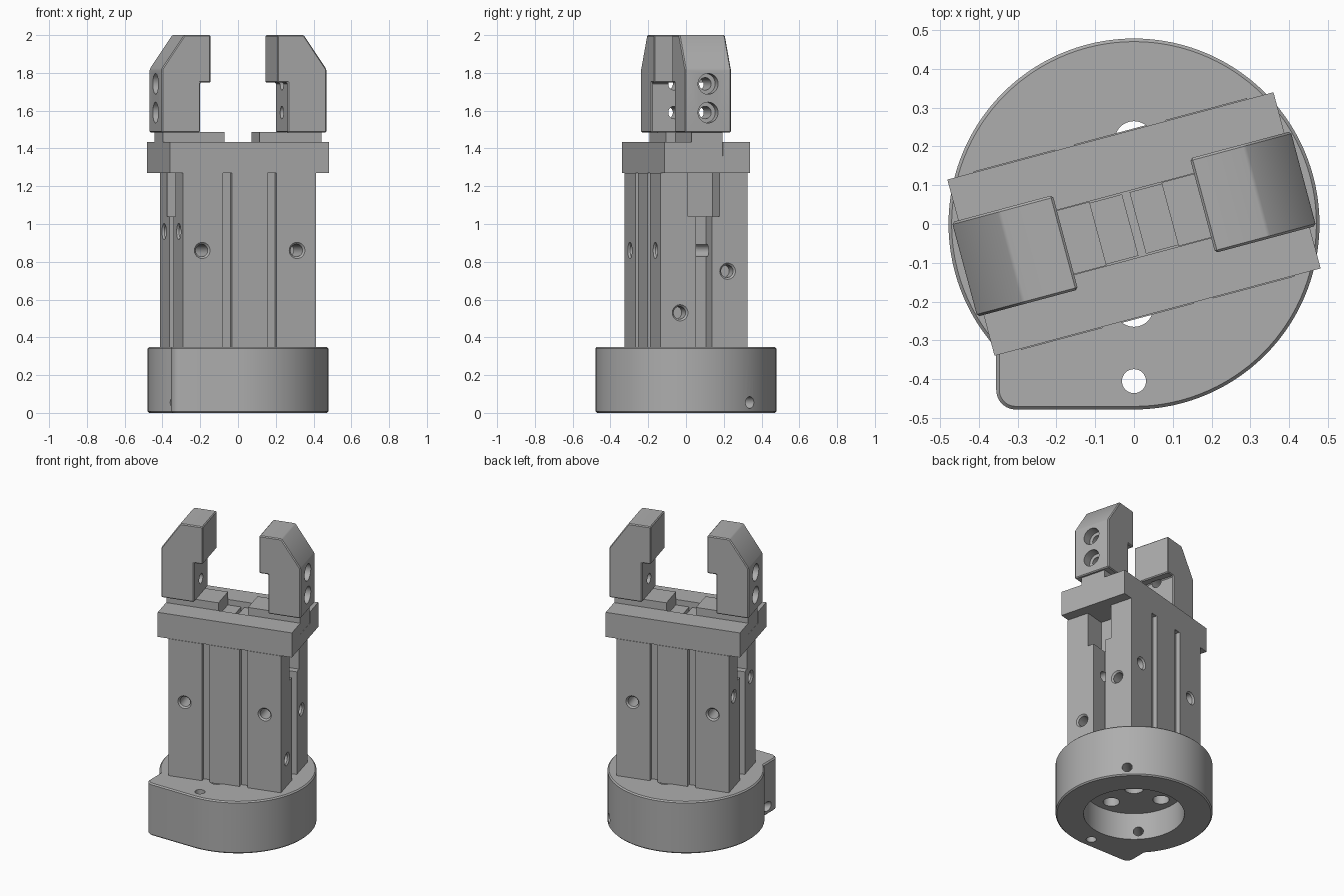
import bpy, bmesh, math
from mathutils import Vector, Matrix

if "Cube" in bpy.data.objects:
    bpy.data.objects.remove(bpy.data.objects["Cube"])

TILT = Matrix.Rotation(math.radians(15), 4, 'Z')
grey = bpy.data.materials.new("machined_grey")
grey.diffuse_color = (0.42, 0.42, 0.42, 1)
grey.use_nodes = True
grey.node_tree.nodes["Principled BSDF"].inputs["Base Color"].default_value = grey.diffuse_color


def make(name, bm):
    bmesh.ops.recalc_face_normals(bm, faces=bm.faces)
    me = bpy.data.meshes.new(name)
    bm.to_mesh(me)
    bm.free()
    me.materials.append(grey)
    ob = bpy.data.objects.new(name, me)
    bpy.context.collection.objects.link(ob)
    return ob


def prism(name, pts, vec):
    """Extrude a closed polygon along vec."""
    bm = bmesh.new()
    f = bm.faces.new([bm.verts.new(p) for p in pts])
    r = bmesh.ops.extrude_face_region(bm, geom=[f])
    bmesh.ops.translate(bm, vec=vec, verts=[v for v in r['geom'] if isinstance(v, bmesh.types.BMVert)])
    return make(name, bm)


def box(name, x0, x1, y0, y1, z0, z1):
    return prism(name, [(x0, y0, z0), (x1, y0, z0), (x1, y1, z0), (x0, y1, z0)], (0, 0, z1 - z0))


def apply(ob, kind, **props):
    m = ob.modifiers.new(kind, kind)
    for k, v in props.items():
        setattr(m, k, v)
    bpy.context.view_layer.objects.active = ob
    bpy.ops.object.modifier_apply(modifier=m.name)


def cut(ob, cutter):
    apply(ob, 'BOOLEAN', object=cutter, operation='DIFFERENCE', solver='EXACT')
    bpy.data.objects.remove(cutter)


def drill(ob, start, direction, rings, n=32):
    """Cut a stepped round hole; rings are (distance, radius) along direction."""
    bm = bmesh.new()
    loops = [[bm.verts.new((r * math.cos(2 * math.pi * i / n), r * math.sin(2 * math.pi * i / n), d))
              for i in range(n)] for d, r in rings]
    for a, b in zip(loops, loops[1:]):
        for i in range(n):
            bm.faces.new((a[i], a[(i + 1) % n], b[(i + 1) % n], b[i]))
    bm.faces.new(loops[0])
    bm.faces.new(loops[-1])
    rot = Vector((0, 0, 1)).rotation_difference(Vector(direction)).to_matrix().to_4x4()
    bmesh.ops.transform(bm, matrix=Matrix.Translation(start) @ rot, verts=bm.verts)
    cut(ob, make("drill_cutter", bm))


def finish(ob, turn):
    ob.data.transform(turn)
    bpy.ops.object.select_all(action='DESELECT')
    ob.select_set(True)
    bpy.context.view_layer.objects.active = ob
    bpy.ops.object.shade_smooth_by_angle(angle=math.radians(28))


# Round base with one squared-off corner
R = 0.478
pts = [(R * math.cos(math.radians(a)), R * math.sin(math.radians(a)), 0) for a in range(-90, 222, 3)]
pts.append((-0.355, -0.32, 0))
pts += [(-0.305 - 0.05 * math.cos(math.radians(a)), -0.428 - 0.05 * math.sin(math.radians(a)), 0)
        for a in range(0, 91, 10)]
base = prism("base", pts, (0, 0, 0.35))
apply(base, 'BEVEL', width=0.008, segments=1, limit_method='ANGLE', angle_limit=math.radians(60))
drill(base, (0, 0, -0.1), (0, 0, 1), [(0, 0.307), (0.28, 0.307)], 96)
for x, y in ((0.215, 0), (-0.215, 0), (0, 0.215), (0, -0.215)):
    drill(base, (x, y, 0.1), (0, 0, 1), [(0, 0.05), (0.4, 0.05)])
drill(base, (0, 0, 0.1), (0, 0, 1), [(0, 0.06), (0.2, 0.06)])
drill(base, (0, -0.405, -0.1), (0, 0, 1), [(0, 0.031), (0.6, 0.031)])
drill(base, (-0.5, -0.5, 0.055), (1, 1, 0), [(0, 0.031), (1.5, 0.031)])
finish(base, Matrix())

# Upright body: grooves front and back, stepped slots at both ends
A, B = 0.365, 0.238
body = box("body", -A, A, -B, B, 0.345, 1.27)
for s in (-1, 1):
    for u in (-0.122, 0.122):
        cut(body, box("groove_cutter", u - 0.025, u + 0.025, *sorted((s * (B - 0.03), s * 0.4)), 0.2, 1.4))
    cut(body, box("slot_cutter", *sorted((s * (A - 0.115), s * 0.5)), -0.044, 0.044, 0.2, 1.4))
    cut(body, box("wide_slot_cutter", *sorted((s * (A - 0.14), s * 0.5)), -0.086, 0.086, 1.04, 1.4))
hole = [(-0.02, 0.043), (0, 0.043), (0.01, 0.033)]
for u in (-0.26, 0.26):
    for s in (-1, 1):
        drill(body, (u, s * B, 0.86), (0, -s, 0), hole + [(0.24, 0.033)])
for s, v, z in ((1, 0.13, 0.75), (1, -0.13, 0.53), (-1, 0.15, 0.96), (-1, -0.15, 0.96)):
    drill(body, (s * A, v, z), (-s, 0, 0), hole + [(0.09, 0.033)])
finish(body, TILT)

# Top guide plate with a channel for the sliders
plate = box("guide_plate", -0.435, 0.435, -0.235, 0.235, 1.27, 1.435)
cut(plate, box("channel_cutter", -0.6, 0.6, -0.086, 0.086, 1.36, 1.6))
finish(plate, TILT)

# Slider and finger at each end, the second turned half a circle
profile = [(0.452, 1.485), (0.452, 1.82), (0.328, 2.0), (0.183, 2.0), (0.183, 1.748), (0.24, 1.748), (0.24, 1.485)]
for side, angle in (("right", 0), ("left", math.pi)):
    turn = TILT @ Matrix.Rotation(angle, 4, 'Z')
    finish(box(side + "_slider", 0.096, 0.434, -0.085, 0.085, 1.36, 1.487), turn)
    finish(box(side + "_slider_tongue", 0.01, 0.096, -0.082, 0.082, 1.36, 1.40), turn)
    finger = prism(side + "_finger", [(u, -0.126, z) for u, z in profile], (0, 0.252, 0))
    apply(finger, 'BEVEL', width=0.006, segments=1, limit_method='ANGLE', angle_limit=math.radians(30))
    for z in (1.59, 1.742):
        drill(finger, (0.452, 0, z), (-1, 0, 0),
              [(-0.05, 0.055), (0.06, 0.055), (0.06, 0.033), (0.225, 0.033)])
    finish(finger, turn)
